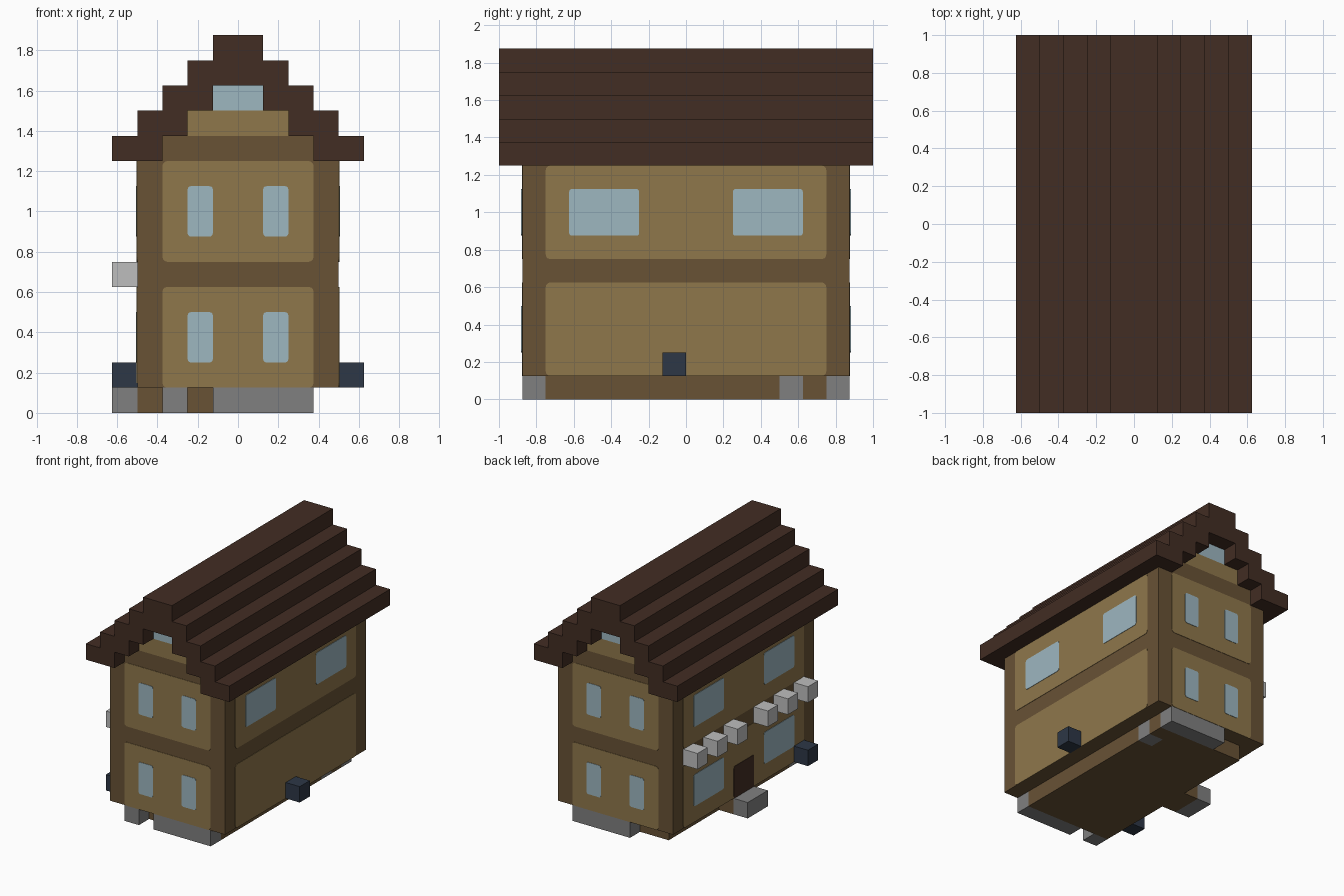
import bpy, bmesh, math
from mathutils import Matrix, Vector

cube = bpy.data.objects.get("Cube")
if cube:
    bpy.data.objects.remove(cube, do_unlink=True)

U = 0.125  # block size of the whole building


def material(name, r, g, b):
    """Flat material from display colour values (0-255)."""
    lin = [((c / 255 + 0.055) / 1.055) ** 2.4 for c in (r, g, b)] + [1]
    m = bpy.data.materials.new(name)
    m.use_nodes = True
    m.diffuse_color = lin
    bsdf = next(n for n in m.node_tree.nodes if n.type == 'BSDF_PRINCIPLED')
    bsdf.inputs["Base Color"].default_value = lin
    return m


PLASTER = material("tan_plaster", 143, 119, 75)
TIMBER = material("brown_timber", 104, 82, 53)
GLASS = material("pale_blue_glass", 157, 183, 192)
ROOF = material("dark_brown_roof", 66, 45, 35)
STONE = material("grey_stone", 128, 128, 128)
LIGHT_STONE = material("light_grey_stone", 190, 190, 190)
NAVY = material("dark_navy", 45, 55, 70)


def finish(name, bm, mat):
    bmesh.ops.recalc_face_normals(bm, faces=bm.faces)
    mesh = bpy.data.meshes.new(name)
    bm.to_mesh(mesh)
    bm.free()
    mesh.materials.append(mat)
    obj = bpy.data.objects.new(name, mesh)
    bpy.context.collection.objects.link(obj)
    return obj


def block(name, mat, x, y, z):
    """Box from (low, high) ranges in block units."""
    bm = bmesh.new()
    bmesh.ops.create_cube(bm, size=1)
    for v in bm.verts:
        v.co = [U * (r[0] + r[1]) / 2 + c * U * (r[1] - r[0])
                for r, c in zip((x, y, z), v.co)]
    return finish(name, bm, mat)


def prism(name, mat, points, depth, matrix):
    """Outline in the local XZ plane, extruded along local +Y."""
    bm = bmesh.new()
    face = bm.faces.new([bm.verts.new((p[0], 0, p[1])) for p in points])
    ext = bmesh.ops.extrude_face_region(bm, geom=[face])
    verts = [e for e in ext["geom"] if isinstance(e, bmesh.types.BMVert)]
    bmesh.ops.translate(bm, verts=verts, vec=(0, depth, 0))
    bm.transform(matrix)
    return finish(name, bm, mat)


def wall_frame(angle, distance):
    """Places a front-facing plate on the wall turned by angle about z."""
    return Matrix.Rotation(angle, 4, 'Z') @ Matrix.Translation((0, -distance, 0))


def plate(name, mat, frame, across, up, radius, thick):
    """Thin plate with rounded corners, ranges in block units."""
    x0, x1, z0, z1 = (U * c for c in (*across, *up))
    centres = ((x1, z1, -1, -1), (x0, z1, 1, -1), (x0, z0, 1, 1), (x1, z0, -1, 1))
    points = []
    for q, (cx, cz, sx, sz) in enumerate(centres):
        for k in range(4):
            a = math.pi / 2 * (q + k / 3)
            points.append((cx + radius * (sx + math.cos(a)),
                           cz + radius * (sz + math.sin(a))))
    return prism(name, mat, points, -thick, frame)


# Foundation with its stones and the entrance step
block("foundation_front", TIMBER, (-3, 3), (-6, 4), (0, 1))
block("foundation_middle", TIMBER, (-3, 2), (4, 5), (0, 1))
block("foundation_back", TIMBER, (-3, 3), (5, 6), (0, 1))
block("foundation_side_stone", STONE, (2, 3), (4, 5), (0, 1))
block("foundation_front_small_stone", STONE, (-3, -2), (-7, -6), (0, 1))
block("foundation_front_stone", STONE, (-1, 3), (-7, -6), (0, 1))
block("foundation_back_stone", STONE, (-1, 3), (6, 7), (0, 1))
block("entrance_floor", TIMBER, (-4, -3), (-1, 1), (0, 1))
block("entrance_step", STONE, (-5, -4), (-1, 1), (0, 1))

# Timber body and stepped gable
block("house_body", TIMBER, (-4, 4), (-7, 7), (1, 10))
block("gable_beam", TIMBER, (-3, 3), (-7, 7), (10, 11))
block("gable_wall", PLASTER, (-2, 2), (-7, 7), (11, 12))
block("gable_window", GLASS, (-1, 1), (-7, 7), (12, 13))

# Stepped roof, one mirrored profile run along the house
outer = [(5 - i, 10 + i + j) for i in range(5) for j in (0, 1)]
inner = [(3 - i, 10 + i + j) for i in range(3) for j in (0, 1)]


def mirrored(points):
    return [(-x, z) for x, z in points]


outline = outer + mirrored(outer)[::-1] + mirrored(inner) + inner[::-1]
prism("roof", ROOF, [(x * U, z * U) for x, z in outline], 16 * U,
      Matrix.Translation((0, -8 * U, 0)))

# Plaster panels and windows on all four walls
PANEL, PANE = 0.003, 0.006
storeys = {"lower": ((1, 5), (2, 4)), "upper": ((6, 10), (7, 9))}
walls = {
    "front": (0, 7, 3, (1, 2)),
    "back": (math.pi, 7, 3, (1, 2)),
    "left": (math.pi / 2, 4, 6, (2, 5)),
    "right": (-math.pi / 2, 4, 6, (2, 5)),
}
for wall, (angle, dist, half, (w0, w1)) in walls.items():
    frame = wall_frame(angle, dist * U)
    for storey, (panel_z, pane_z) in storeys.items():
        plate(f"{wall}_{storey}_panel", PLASTER, frame,
              (-half, half), panel_z, 0.024, PANEL)
        if wall == "left" and storey == "lower":
            continue
        for n, span in enumerate(((-w1, -w0), (w0, w1))):
            plate(f"{wall}_{storey}_window_{n + 1}", GLASS, frame,
                  span, pane_z, 0.016, PANE)

# Door on the entrance side
plate("door", ROOF, wall_frame(-math.pi / 2, 4 * U), (-1, 1), (1, 3), 0.016, PANE)

# Ledge blocks above the entrance side windows
for n, y in enumerate((-6, -4, -2, 1, 3, 5)):
    block(f"ledge_block_{n + 1}", LIGHT_STONE, (-5, -4), (y, y + 1), (5, 6))

# Dark boxes fixed low on the side walls
block("left_wall_box", NAVY, (4, 5), (-1, 0), (1, 2))
block("right_wall_box", NAVY, (-5, -4), (-6, -5), (1, 2))
